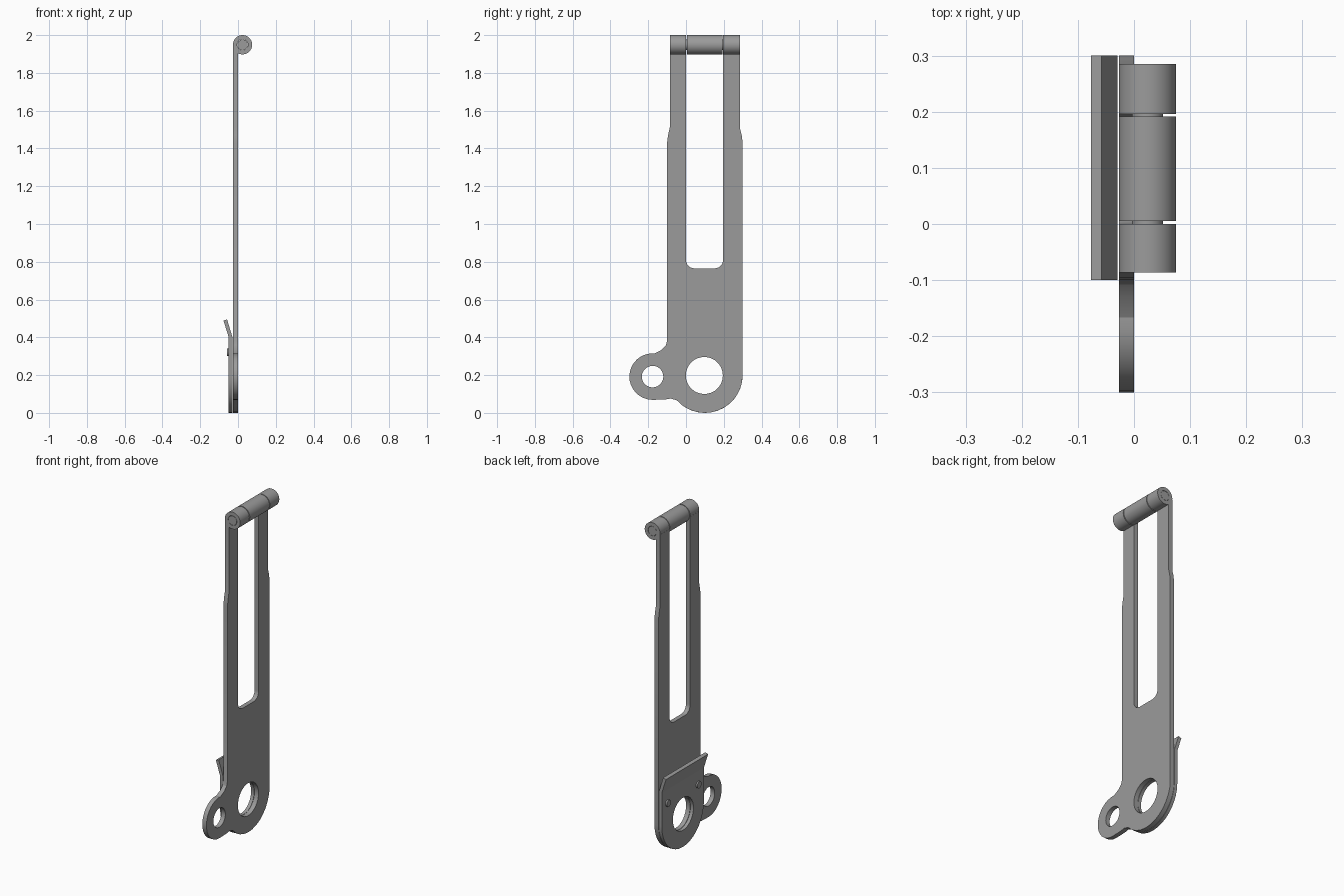
import bpy, bmesh
from math import sin, cos, radians
from mathutils import Matrix

cube = bpy.data.objects.get("Cube")
if cube:
    bpy.data.objects.remove(cube)

steel = bpy.data.materials.new("grey_steel")
steel.use_nodes = True
GREY = (0.33, 0.33, 0.33, 1)
steel.diffuse_color = GREY
steel.node_tree.nodes["Principled BSDF"].inputs["Base Color"].default_value = GREY

# Axis permutations: profile plane (y, z) or (z, x), extruded along x or y
ALONG_X = Matrix(((0, 0, 1, 0), (1, 0, 0, 0), (0, 1, 0, 0), (0, 0, 0, 1)))
ALONG_Y = Matrix(((0, 1, 0, 0), (0, 0, 1, 0), (1, 0, 0, 0), (0, 0, 0, 1)))


def arc(cx, cy, r, a0, a1, n):
    angles = [radians(a0 + (a1 - a0) * i / n) for i in range(n + 1)]
    return [(cx + r * cos(a), cy + r * sin(a)) for a in angles]


def circle(cx, cy, r, n=32):
    return arc(cx, cy, r, 0, 360, n)[:-1]


def prism(name, loops, lo, hi, axes):
    """Extrude an outline (first loop) with holes (other loops) from lo to hi."""
    curve = bpy.data.curves.new(name, "CURVE")
    curve.dimensions = "2D"
    curve.fill_mode = "BOTH"
    curve.extrude = (hi - lo) / 2
    for loop in loops:
        spline = curve.splines.new("POLY")
        spline.points.add(len(loop) - 1)
        for point, (u, v) in zip(spline.points, loop):
            point.co = (u, v, 0, 1)
        spline.use_cyclic_u = True
    temp = bpy.data.objects.new(name + "_outline", curve)
    bpy.context.collection.objects.link(temp)
    mesh = bpy.data.meshes.new_from_object(
        temp.evaluated_get(bpy.context.evaluated_depsgraph_get()))
    bpy.data.objects.remove(temp)
    bpy.data.curves.remove(curve)
    mesh.transform(axes @ Matrix.Translation((0, 0, (lo + hi) / 2)))
    bm = bmesh.new()
    bm.from_mesh(mesh)
    bmesh.ops.remove_doubles(bm, verts=bm.verts, dist=0.0001)
    bmesh.ops.recalc_face_normals(bm, faces=bm.faces)
    bm.to_mesh(mesh)
    bm.free()
    mesh.materials.clear()
    mesh.materials.append(steel)
    obj = bpy.data.objects.new(name, mesh)
    mesh.name = name
    bpy.context.collection.objects.link(obj)
    bpy.ops.object.select_all(action="DESELECT")
    obj.select_set(True)
    bpy.context.view_layer.objects.active = obj
    bpy.ops.object.shade_smooth_by_angle(angle=radians(25))
    return obj


# Main strap: long forked arm with a rounded foot and a side ear
strap = [(-0.086, 1.94), (-0.086, 1.51), (-0.095, 1.47), (-0.1, 1.43),
         (-0.1, 0.38), (-0.108, 0.355), (-0.13, 0.333)]
strap += arc(-0.177, 0.192, 0.123, 85, 270, 16)
strap += [(-0.11, 0.071), (-0.08, 0.076)]
strap += arc(0.1, 0.2, 0.2, 222, 360, 12)
strap += [(0.3, 1.43), (0.295, 1.47), (0.285, 1.51), (0.285, 1.94), (0.196, 1.94)]
strap += arc(0.151, 0.81, 0.045, 0, -90, 6)
strap += arc(0.045, 0.81, 0.045, -90, -180, 6)
strap += [(0, 1.94)]
main_hole = circle(0.097, 0.198, 0.098)
prism("strap", [strap, main_hole, circle(-0.177, 0.192, 0.057)],
      -0.027, 0, ALONG_X)

# Backing plate with its bent-out lip
backing = [(0.3, 0.4), (-0.1, 0.4)] + arc(0.1, 0.2, 0.2, 180, 360, 18)
prism("backing_plate", [backing, main_hole], -0.049, -0.029, ALONG_X)
prism("backing_lip", [[(0.4, -0.029), (0.495, -0.058), (0.489, -0.077), (0.4, -0.049)]],
      -0.1, 0.3, ALONG_Y)

# Rivet heads
for side, y in (("front", -0.045), ("back", 0.245)):
    prism(side + "_rivet", [circle(y, 0.32, 0.02, 16)], -0.058, -0.048, ALONG_X)

# Hinge: three rolled knuckles around a pin
PIN_Z, PIN_X = 1.949, 0.024
for name, y0, y1 in (("front_knuckle", -0.086, 0),
                     ("middle_knuckle", 0.005, 0.192),
                     ("back_knuckle", 0.196, 0.285)):
    prism(name, [circle(PIN_Z, PIN_X, 0.051, 40), circle(PIN_Z, PIN_X, 0.029)],
          y0, y1, ALONG_Y)
prism("hinge_pin", [circle(PIN_Z, PIN_X, 0.0275)], -0.086, 0.285, ALONG_Y)
